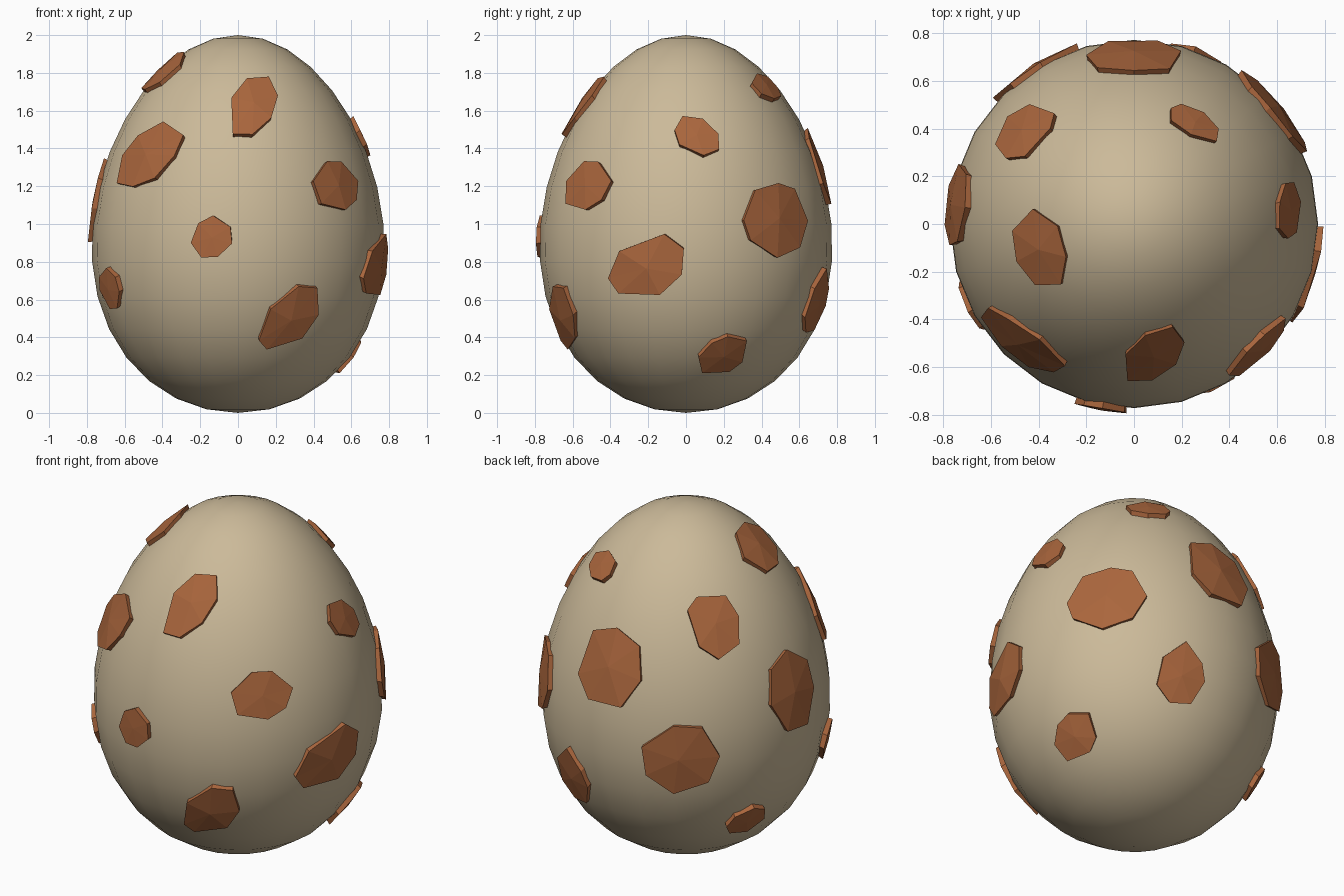
import bpy
import bmesh
import random
from math import sin, cos, pi, radians, sqrt, hypot
from mathutils import Vector

random.seed(4)
RADIUS, TAPER = 0.77, 0.12
CENTRE = Vector((0, 0, 1))

start = bpy.data.objects.get("Cube")
if start:
    bpy.data.objects.remove(start, do_unlink=True)


def make_material(name, colour):
    mat = bpy.data.materials.new(name)
    mat.use_nodes = True
    mat.diffuse_color = (*colour, 1)
    bsdf = next(n for n in mat.node_tree.nodes if n.type == 'BSDF_PRINCIPLED')
    bsdf.inputs["Base Color"].default_value = (*colour, 1)
    bsdf.inputs["Roughness"].default_value = 0.8
    return mat


def finish(bm, name, mat):
    bmesh.ops.recalc_face_normals(bm, faces=bm.faces)
    mesh = bpy.data.meshes.new(name)
    bm.to_mesh(mesh)
    bm.free()
    mesh.materials.append(mat)
    obj = bpy.data.objects.new(name, mesh)
    bpy.context.collection.objects.link(obj)
    return obj


def egg_radius(u):
    return RADIUS * (1 - TAPER * u) * sqrt(max(0, 1 - u * u))


def egg_point(azimuth, z):
    r = egg_radius(z - 1)
    return Vector((r * sin(azimuth), -r * cos(azimuth), z))


def onto_egg(p, lift):
    """Slide a point along its ray from the egg centre to the shell, then lift it."""
    d = p - CENTRE
    for _ in range(6):
        d /= sqrt((hypot(d.x, d.y) / (RADIUS * (1 - TAPER * d.z))) ** 2 + d.z ** 2)
    return CENTRE + d + d.normalized() * lift


tan_shell = make_material("tan shell", (0.6, 0.49, 0.32))
brown_spot = make_material("brown spot", (0.40, 0.132, 0.046))

# Egg body: a sphere that narrows towards the top
bm = bmesh.new()
bmesh.ops.create_uvsphere(bm, u_segments=24, v_segments=16, radius=1)
for v in bm.verts:
    width = RADIUS * (1 - TAPER * v.co.z)
    v.co = Vector((v.co.x * width, v.co.y * width, v.co.z + 1))
for f in bm.faces:
    f.smooth = True
finish(bm, "egg_shell", tan_shell)


def spot(name, azimuth, z, major, minor, tilt, sides):
    """Faceted raised plate that follows the shell."""
    az, tilt = radians(azimuth), radians(tilt)
    mid = egg_point(az, z)
    across = Vector((cos(az), sin(az), 0))
    up = (egg_point(az, z + 0.01) - egg_point(az, z - 0.01)).normalized()
    bm = bmesh.new()
    top, base = [], []
    for i in range(sides):
        a = 2 * pi * (i + random.uniform(-0.2, 0.2)) / sides
        k = random.uniform(0.95, 1.08)
        p, q = major * k * cos(a), minor * k * sin(a)
        flat = (mid + across * (p * cos(tilt) - q * sin(tilt))
                + up * (p * sin(tilt) + q * cos(tilt)))
        top.append(bm.verts.new(onto_egg(flat, 0.02)))
        base.append(bm.verts.new(onto_egg(flat, -0.02)))
    peak = bm.verts.new(onto_egg(mid, 0.02))
    for i in range(sides):
        j = (i + 1) % sides
        bm.faces.new((top[i], top[j], peak))
        bm.faces.new((base[i], base[j], top[j], top[i]))
    bm.faces.new(base[::-1])
    finish(bm, name, brown_spot)


# Spots: azimuth from the front, height, half length, half width, tilt, sides
SPOTS = [
    (8.5, 1.63, .215, .12, 65, 7),
    (-44, 1.36, .23, .155, 35, 8),
    (-10, .93, .115, .105, 30, 7),
    (45, 1.2, .175, .135, 15, 7),
    (23, .5, .22, .13, 50, 7),
    (74.5, .77, .225, .15, 30, 7),
    (95, 1.46, .13, .105, -35, 7),
    (129, 1.03, .23, .195, 0, 8),
    (109, .31, .145, .115, 35, 7),
    (149, 1.72, .12, .085, 0, 7),
    (180, 1.3, .225, .2, 90, 7),
    (160, .58, .18, .13, 90, 7),
    (212, .85, .22, .205, 0, 7),
    (244, .4, .12, .1, 30, 7),
    (-63, .66, .115, .11, 90, 7),
    (230, 1.55, .185, .14, 110, 7),
    (264, 1.115, .225, .18, 90, 7),
    (-75, 1.81, .17, .145, 20, 7),
]
for n, params in enumerate(SPOTS, 1):
    spot(f"spot_{n}", *params)
